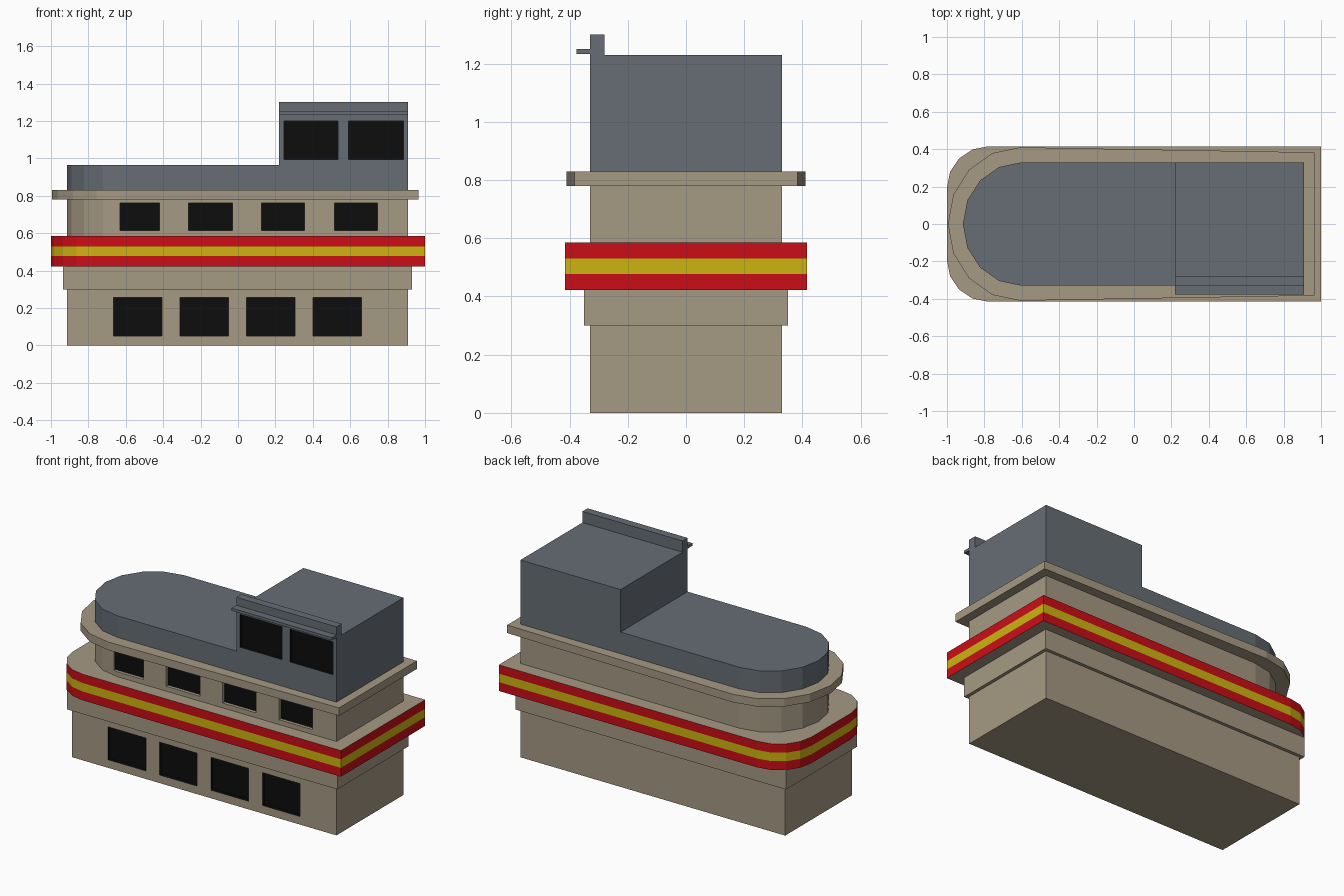
import bpy, bmesh
from math import sin, cos, pi

if "Cube" in bpy.data.objects:
    bpy.data.objects.remove(bpy.data.objects["Cube"])


def mat(name, r, g, b):
    m = bpy.data.materials.new(name)
    m.diffuse_color = (r, g, b, 1)
    m.use_nodes = True
    m.node_tree.nodes["Principled BSDF"].inputs["Base Color"].default_value = m.diffuse_color
    return m


STONE = mat("stone", 0.38, 0.32, 0.23)
SLATE = mat("slate", 0.135, 0.155, 0.18)
RED = mat("red", 0.60, 0.004, 0.008)
YELLOW = mat("yellow", 0.60, 0.46, 0.005)
BLACK = mat("black", 0.004, 0.004, 0.004)


def make(name, bm, mats):
    bmesh.ops.recalc_face_normals(bm, faces=bm.faces)
    me = bpy.data.meshes.new(name)
    bm.to_mesh(me)
    bm.free()
    for m in mats:
        me.materials.append(m)
    ob = bpy.data.objects.new(name, me)
    bpy.context.collection.objects.link(ob)
    return ob


def prism(name, outline, zs, mats, side=None):
    """Outline swept through the heights zs; side = material index per layer."""
    bm = bmesh.new()
    rings = [[bm.verts.new((x, y, z)) for x, y in outline] for z in zs]
    n = len(outline)
    bm.faces.new(rings[0])
    bm.faces.new(rings[-1])
    for k in range(len(zs) - 1):
        for i in range(n):
            j = (i + 1) % n
            f = bm.faces.new((rings[k][i], rings[k][j], rings[k + 1][j], rings[k + 1][i]))
            f.material_index = side[k] if side else 0
    return make(name, bm, mats)


def rect(x0, x1, y0, y1):
    return [(x0, y0), (x1, y0), (x1, y1), (x0, y1)]


def round_end(x_right, y_right, cx, rx, half, segs=8):
    """Outline with a square right end and an elliptical left end."""
    arc = [(cx - rx * sin(pi * i / segs), half * cos(pi * i / segs)) for i in range(segs + 1)]
    return [(x_right, y_right)] + arc + [(x_right, -y_right)]


def cut_windows(ob, spans, z0, z1, black_jambs, depth=0.02):
    """Recess dark windows into the front wall at y = -0.33."""
    bm = bmesh.new()
    for x0, x1 in spans:
        res = bmesh.ops.create_cube(bm, size=1)
        for v in res["verts"]:
            v.co.x = x0 if v.co.x < 0 else x1
            v.co.y = -0.40 if v.co.y < 0 else -0.33 + depth
            v.co.z = z0 if v.co.z < 0 else z1
    for f in bm.faces:
        pane = f.calc_center_median().y > -0.33
        f.material_index = 1 if black_jambs or pane else 0
    cutter = make("window_cutter", bm, ob.data.materials)
    cutter.hide_render = True
    mod = ob.modifiers.new("windows", "BOOLEAN")
    mod.object, mod.operation, mod.solver = cutter, "DIFFERENCE", "EXACT"
    dg = bpy.context.evaluated_depsgraph_get()
    ob_eval = ob.evaluated_get(dg)
    me = bpy.data.meshes.new_from_object(ob_eval)
    ob.modifiers.clear()
    ob.data = me
    bpy.data.objects.remove(cutter)


# Ground floor with four windows
ground = prism("ground_floor", rect(-0.915, 0.91, -0.33, 0.33), [0, 0.30], [STONE, BLACK])
cut_windows(ground, [(-0.665, -0.405), (-0.31, -0.05), (0.045, 0.305), (0.40, 0.66)],
            0.05, 0.255, True)

# Wider course below the coloured band
prism("lower_course", rect(-0.935, 0.93, -0.35, 0.35), [0.30, 0.422], [STONE])

# Striped band with two rounded left corners
R = 0.22
corner = [(-1 + R - R * sin(pi / 2 * i / 4), 0.415 - R + R * cos(pi / 2 * i / 4)) for i in range(5)]
band = [(1, 0.415)] + corner + [(x, -y) for x, y in reversed(corner)] + [(1, -0.415)]
prism("striped_band", band, [0.422, 0.477, 0.53, 0.585], [STONE, RED, YELLOW], [1, 2, 1])

# Upper storey with a rounded end
body = round_end(0.91, 0.33, -0.60, 0.315, 0.33)
upper = prism("upper_storey", body, [0.585, 0.78], [STONE, BLACK])
cut_windows(upper, [(-0.63, -0.42), (-0.265, -0.03), (0.125, 0.355), (0.515, 0.745)],
            0.615, 0.76, False)

# Cornice, slightly tapering to the right
prism("cornice", round_end(0.965, 0.383, -0.61, 0.385, 0.41), [0.78, 0.83], [STONE])

# Roof block and tower in one mesh
bm = bmesh.new()
left = [bm.verts.new((x, y, 0.83)) for x, y in [(0.22, 0.33)] + body[1:-1] + [(0.22, -0.33)]]
right = [bm.verts.new((0.91, y, 0.83)) for y in (-0.33, 0.33)]
bm.faces.new(left)
bm.faces.new([left[0], left[-1]] + right)


def raise_faces(faces, dz):
    new = bmesh.ops.extrude_face_region(bm, geom=faces)["geom"]
    bmesh.ops.translate(bm, vec=(0, 0, dz), verts=[g for g in new if isinstance(g, bmesh.types.BMVert)])
    return [g for g in new if isinstance(g, bmesh.types.BMFace)]


top = raise_faces(list(bm.faces), 0.135)
raise_faces([f for f in top if f.calc_center_median().x > 0.22], 0.265)
roof = make("roof_and_tower", bm, [SLATE, BLACK])
cut_windows(roof, [(0.245, 0.535), (0.59, 0.885)], 0.995, 1.20, True)

# Parapet and thin ledge over the tower windows
prism("parapet", rect(0.22, 0.91, -0.33, -0.28), [1.23, 1.30], [SLATE])
prism("ledge", rect(0.22, 0.91, -0.376, -0.33), [1.233, 1.25], [SLATE])
